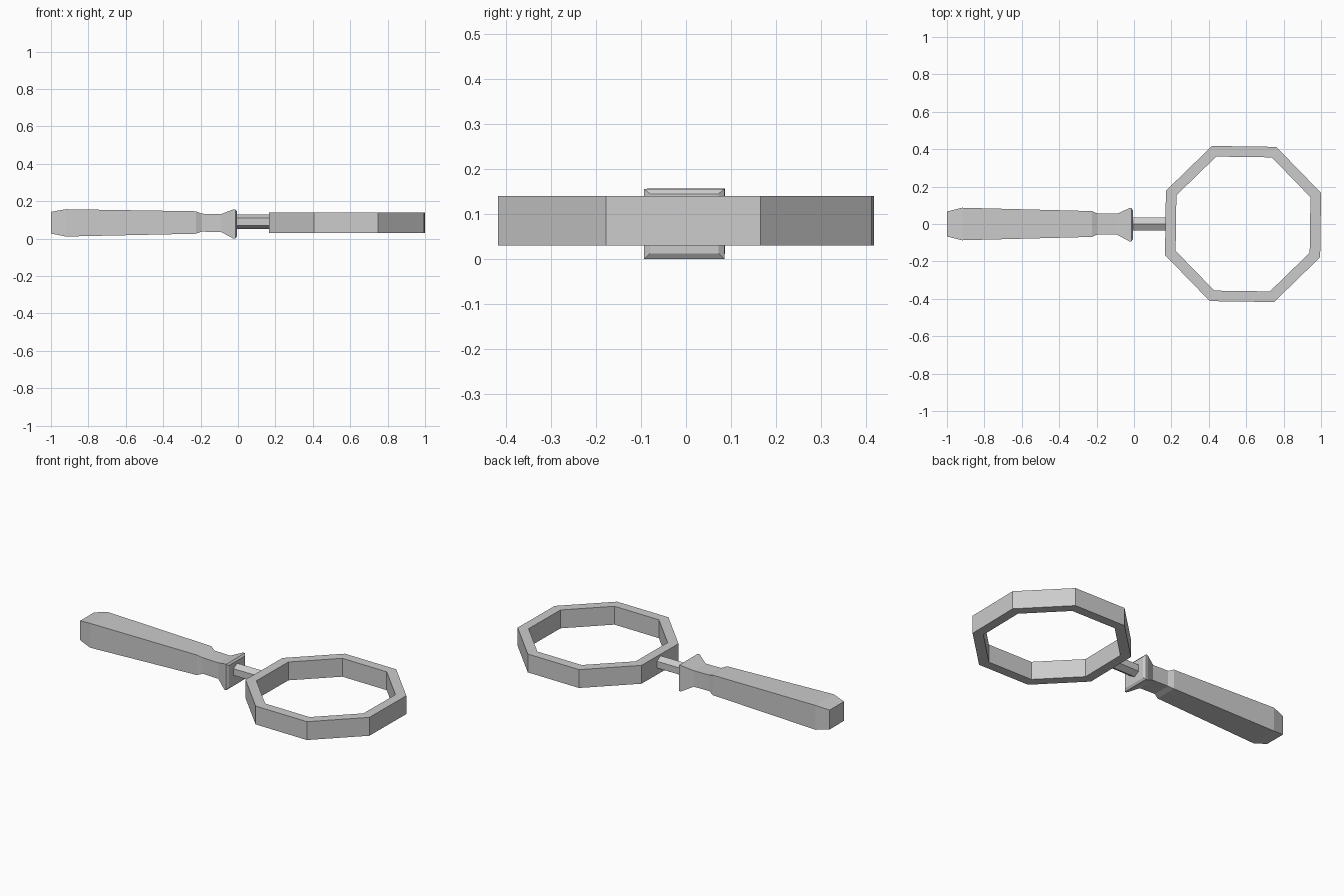
import bpy, bmesh, math

if "Cube" in bpy.data.objects:
    bpy.data.objects.remove(bpy.data.objects["Cube"])


def loft(name, sections, closed=False):
    """Skin matching point loops; cap the ends, or join them when closed."""
    bm = bmesh.new()
    loops = [[bm.verts.new(p) for p in s] for s in sections]
    n = len(loops[0])
    pairs = list(zip(loops, loops[1:]))
    if closed:
        pairs.append((loops[-1], loops[0]))
    for a, b in pairs:
        for i in range(n):
            j = (i + 1) % n
            bm.faces.new((a[i], a[j], b[j], b[i]))
    if not closed:
        bm.faces.new(loops[0])
        bm.faces.new(loops[-1])
    bmesh.ops.recalc_face_normals(bm, faces=bm.faces[:])
    mesh = bpy.data.meshes.new(name)
    bm.to_mesh(mesh)
    bm.free()
    obj = bpy.data.objects.new(name, mesh)
    bpy.context.collection.objects.link(obj)
    return obj


# Lens frame: octagonal band with a rectangular cross-section
band = [(0.388, 0.03), (0.449, 0.03), (0.449, 0.14), (0.388, 0.14)]
frame = []
for i in range(8):
    a = math.radians(22.5 - 0.8 + 45 * i)
    frame.append([(0.583 + r * math.cos(a), r * math.sin(a), z) for r, z in band])
loft("lens_frame", frame, closed=True)

# Connecting rod: hexagonal bar
angles = [math.radians(90 + 60 * i) for i in range(6)]
loft("connecting_rod",
     [[(x, -0.001 + 0.04 * math.cos(a), 0.09 + 0.04 * math.sin(a)) for a in angles]
      for x in (-0.02, 0.18)])

# Handle: rectangular sections (x, half width, half height, centre y, centre z)
profile = [
    (-1.0, 0.067, 0.058, 0, 0.085),
    (-0.92, 0.087, 0.073, 0, 0.084),
    (-0.225, 0.069, 0.060, 0, 0.086),
    (-0.195, 0.056, 0.048, 0, 0.085),
    (-0.09, 0.056, 0.048, -0.001, 0.083),
    (-0.025, 0.089, 0.078, -0.004, 0.078),
    (-0.005, 0.076, 0.066, -0.004, 0.079),
]
# Flange lip keeps a short straight rim before its bevel
profile.insert(6, (-0.014, 0.089, 0.078, -0.004, 0.078))
corners = [(-1, -1), (1, -1), (1, 1), (-1, 1)]
loft("handle", [[(x, cy + s * w, cz + t * h) for s, t in corners]
                for x, w, h, cy, cz in profile])
